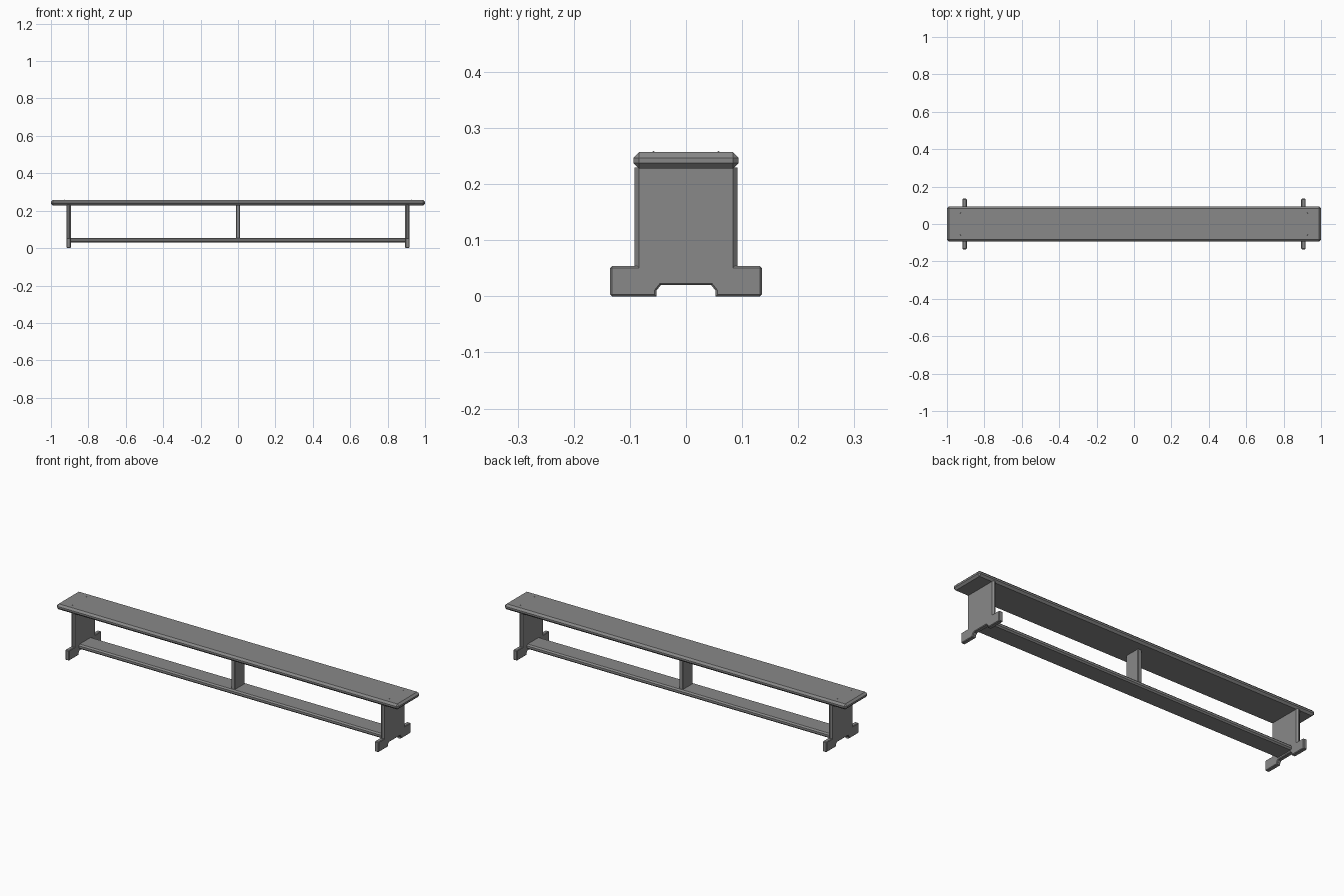
import bpy, bmesh

if "Cube" in bpy.data.objects:
    bpy.data.objects.remove(bpy.data.objects["Cube"])

# Dark grey finish shared by every part
GREY = bpy.data.materials.new("dark_grey")
GREY.diffuse_color = (0.25, 0.25, 0.25, 1)
GREY.use_nodes = True
GREY.node_tree.nodes["Principled BSDF"].inputs["Base Color"].default_value = GREY.diffuse_color


def finish(name, bm):
    bmesh.ops.recalc_face_normals(bm, faces=bm.faces)
    mesh = bpy.data.meshes.new(name)
    bm.to_mesh(mesh)
    bm.free()
    mesh.materials.append(GREY)
    obj = bpy.data.objects.new(name, mesh)
    bpy.context.collection.objects.link(obj)
    return obj


def chamfer(bm, width, edges):
    bmesh.ops.bevel(bm, geom=edges, offset=width, offset_type='OFFSET',
                    segments=1, affect='EDGES', clamp_overlap=True)


def box(name, lo, hi, width, axis=None):
    """Chamfered box; with an axis given only edges along that axis are cut."""
    bm = bmesh.new()
    bmesh.ops.create_cube(bm, size=1)
    for v in bm.verts:
        v.co = [(a + b) / 2 + c * (b - a) for a, b, c in zip(lo, hi, v.co)]
    edges = [e for e in bm.edges if axis is None or
             abs(e.verts[0].co[axis] - e.verts[1].co[axis]) > 1e-5]
    chamfer(bm, width, edges)
    return finish(name, bm)


def foot(name, x):
    """Sled foot cut from a board, with a notch under the middle."""
    half = [(0.135, 0.054), (0.135, 0.0), (0.053, 0.0), (0.053, 0.010), (0.045, 0.020)]
    outline = half + [(-y, z) for y, z in reversed(half)]
    bm = bmesh.new()
    face = bm.faces.new([bm.verts.new((x - 0.011, y, z)) for y, z in outline])
    ext = bmesh.ops.extrude_face_region(bm, geom=[face], use_keep_orig=True)
    verts = [g for g in ext['geom'] if isinstance(g, bmesh.types.BMVert)]
    bmesh.ops.translate(bm, verts=verts, vec=(0.022, 0, 0))
    bmesh.ops.recalc_face_normals(bm, faces=bm.faces)
    # Chamfer the board rims only, so the notch keeps its crisp profile
    rims = [e for e in bm.edges
            if abs(e.verts[0].co.x - e.verts[1].co.x) < 1e-5]
    corners = [e for e in bm.edges if e not in rims and e.verts[0].co.y ** 2 > 0.01]
    chamfer(bm, 0.003, rims + corners)
    return finish(name, bm)


def screw(name, x, y):
    bm = bmesh.new()
    bmesh.ops.create_cone(bm, cap_ends=True, segments=8, radius1=0.005,
                          radius2=0.001, depth=0.004)
    bmesh.ops.translate(bm, verts=bm.verts, vec=(x, y, 0.2568))
    return finish(name, bm)


# Seat plank, lower rail and middle post
box("seat", (-1, -0.094, 0.228), (1, 0.094, 0.257), 0.010)
box("lower_rail", (-0.9, -0.052, 0.030), (0.9, 0.052, 0.055), 0.007, axis=0)
box("middle_post", (-0.011, -0.042, 0.050), (0.011, 0.042, 0.230), 0.003, axis=2)

# End panels with feet and seat screws
for side, s in (("left", -1), ("right", 1)):
    x = s * 0.905
    box(side + "_end_panel", (x - 0.011, -0.092, 0.051), (x + 0.011, 0.092, 0.230),
        0.008, axis=2)
    foot(side + "_foot", x)
    for row, y in (("front", -0.058), ("back", 0.058)):
        screw(f"{side}_{row}_screw", s * 0.927, y)
